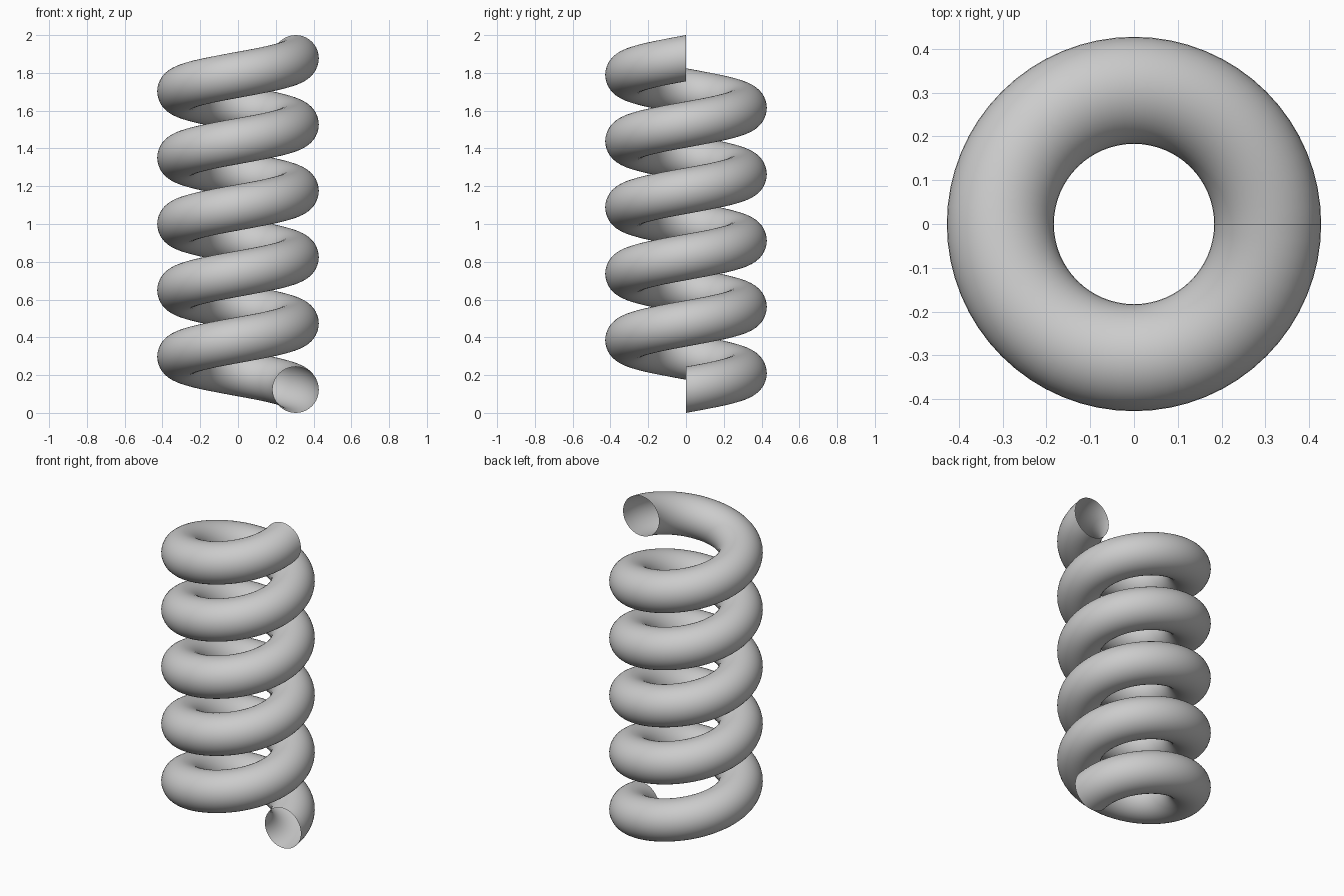
import bpy, bmesh, math
from mathutils import Matrix, Vector

if "Cube" in bpy.data.objects:
    bpy.data.objects.remove(bpy.data.objects["Cube"])

COIL_R, TUBE_R = 0.3055, 0.1223
TURNS, STEPS, SIDES = 5, 64, 40
RISE = 2.0 - 2 * TUBE_R

# circular profile in the xz plane
bm = bmesh.new()
bmesh.ops.create_circle(
    bm, segments=SIDES, radius=TUBE_R, cap_ends=False,
    matrix=Matrix.Translation((COIL_R, 0, TUBE_R)) @ Matrix.Rotation(math.pi / 2, 4, 'X'))

# sweep the profile up the helix, one ring per step, leaving both ends open
ring = bm.verts[:]
n = TURNS * STEPS
rings = [ring]
for i in range(1, n + 1):
    turn = Matrix.Translation((0, 0, RISE * i / n)) @ Matrix.Rotation(2 * math.pi * i / STEPS, 4, 'Z')
    rings.append([bm.verts.new(turn @ v.co) for v in ring])
for a, b in zip(rings, rings[1:]):
    for j in range(SIDES):
        k = (j + 1) % SIDES
        bm.faces.new((a[j], a[k], b[k], b[j]))
# make sure the faces point out of the tube
bm.normal_update()
f = next(iter(bm.faces))
if f.normal.dot(f.calc_center_median() - Vector((COIL_R, 0, TUBE_R))) < 0:
    bmesh.ops.reverse_faces(bm, faces=bm.faces[:])

mesh = bpy.data.meshes.new("coil_spring")
bm.to_mesh(mesh)
bm.free()
mesh.shade_smooth()
spring = bpy.data.objects.new("coil_spring", mesh)
bpy.context.collection.objects.link(spring)
